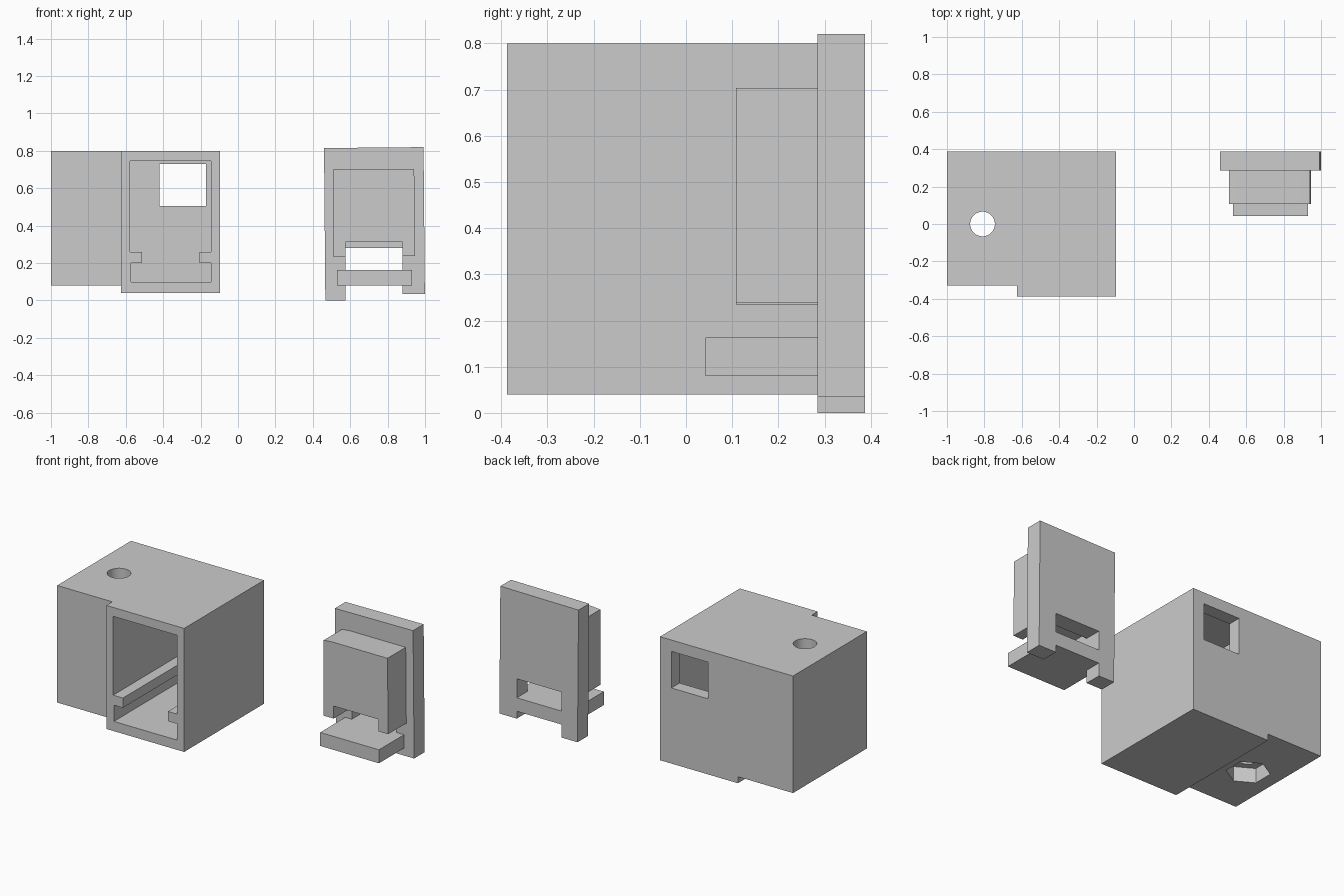
import bpy, bmesh, math

if "Cube" in bpy.data.objects:
    bpy.data.objects.remove(bpy.data.objects["Cube"])


def extrude(name, pts, lo, hi, axis='Y'):
    """Solid prism: pts are (x, z) extruded along Y, or (x, y) along Z."""
    bm = bmesh.new()
    place = (lambda a, b, t: (a, t, b)) if axis == 'Y' else (lambda a, b, t: (a, b, t))
    rings = [[bm.verts.new(place(a, b, t)) for a, b in pts] for t in (lo, hi)]
    n = len(pts)
    for ring in rings:
        bm.faces.new(ring)
    for i in range(n):
        j = (i + 1) % n
        bm.faces.new((rings[0][i], rings[0][j], rings[1][j], rings[1][i]))
    bmesh.ops.recalc_face_normals(bm, faces=bm.faces)
    mesh = bpy.data.meshes.new(name)
    bm.to_mesh(mesh)
    bm.free()
    obj = bpy.data.objects.new(name, mesh)
    bpy.context.collection.objects.link(obj)
    return obj


def rect(x0, x1, z0, z1):
    return [(x0, z0), (x1, z0), (x1, z1), (x0, z1)]


def ngon(cx, cy, r, n, start=0.0):
    return [(cx + r * math.cos(start + math.tau * i / n),
             cy + r * math.sin(start + math.tau * i / n)) for i in range(n)]


def combine(target, tool, operation):
    """Apply a boolean, then discard the tool object."""
    tool.hide_render = True
    mod = target.modifiers.new(tool.name, 'BOOLEAN')
    mod.object, mod.operation, mod.solver = tool, operation, 'EXACT'
    bpy.context.view_layer.objects.active = target
    bpy.ops.object.modifier_apply(modifier=mod.name)
    bpy.data.objects.remove(tool)


# Housing: hollow sleeve plus solid mounting block
housing = extrude("housing", rect(-0.625, -0.095, 0.04, 0.80), -0.388, 0.388)
combine(housing, extrude("mounting_block", rect(-1.0, -0.625, 0.08, 0.80), -0.33, 0.388), 'UNION')

# Cavity with a rail on each side, open at the front
cavity = [(-0.573, 0.10), (-0.145, 0.10), (-0.145, 0.20), (-0.205, 0.20),
          (-0.205, 0.26), (-0.145, 0.26), (-0.145, 0.745), (-0.578, 0.745),
          (-0.578, 0.26), (-0.512, 0.26), (-0.512, 0.20), (-0.573, 0.20)]
combine(housing, extrude("cavity", cavity, -0.5, 0.308), 'DIFFERENCE')
combine(housing, extrude("rear_window", rect(-0.42, -0.172, 0.505, 0.73), 0.2, 0.5), 'DIFFERENCE')

# Screw hole with hexagonal nut pocket underneath
combine(housing, extrude("screw_hole", ngon(-0.81, 0, 0.066, 48), -0.1, 1.0, 'Z'), 'DIFFERENCE')
combine(housing, extrude("nut_pocket", ngon(-0.81, 0, 0.122, 6, math.pi / 6), -0.1, 0.17, 'Z'), 'DIFFERENCE')

# Cover: slightly skewed flange with two feet
flange = [(0.467, 0.0), (0.575, 0.0), (0.575, 0.08), (0.88, 0.08), (0.88, 0.035),
          (0.999, 0.035), (0.992, 0.82), (0.46, 0.815)]
cover = extrude("cover", flange, 0.285, 0.388)

# Plug that fits the cavity, notched below
plug = [(0.508, 0.235), (0.575, 0.235), (0.575, 0.312), (0.88, 0.312),
        (0.88, 0.238), (0.946, 0.238), (0.942, 0.704), (0.56, 0.704), (0.508, 0.699)]
combine(cover, extrude("plug", plug, 0.108, 0.30), 'UNION')

# Slot through the flange, and the tongue below it
combine(cover, extrude("slot", rect(0.575, 0.88, 0.163, 0.28), 0.2, 0.5), 'DIFFERENCE')
combine(cover, extrude("tongue", rect(0.53, 0.93, 0.08, 0.163), 0.042, 0.30), 'UNION')

# Round hole shades smooth, everything else stays crisp
for obj in (housing, cover):
    bpy.ops.object.select_all(action='DESELECT')
    obj.select_set(True)
    bpy.context.view_layer.objects.active = obj
    bpy.ops.object.shade_smooth_by_angle(angle=math.radians(20))
